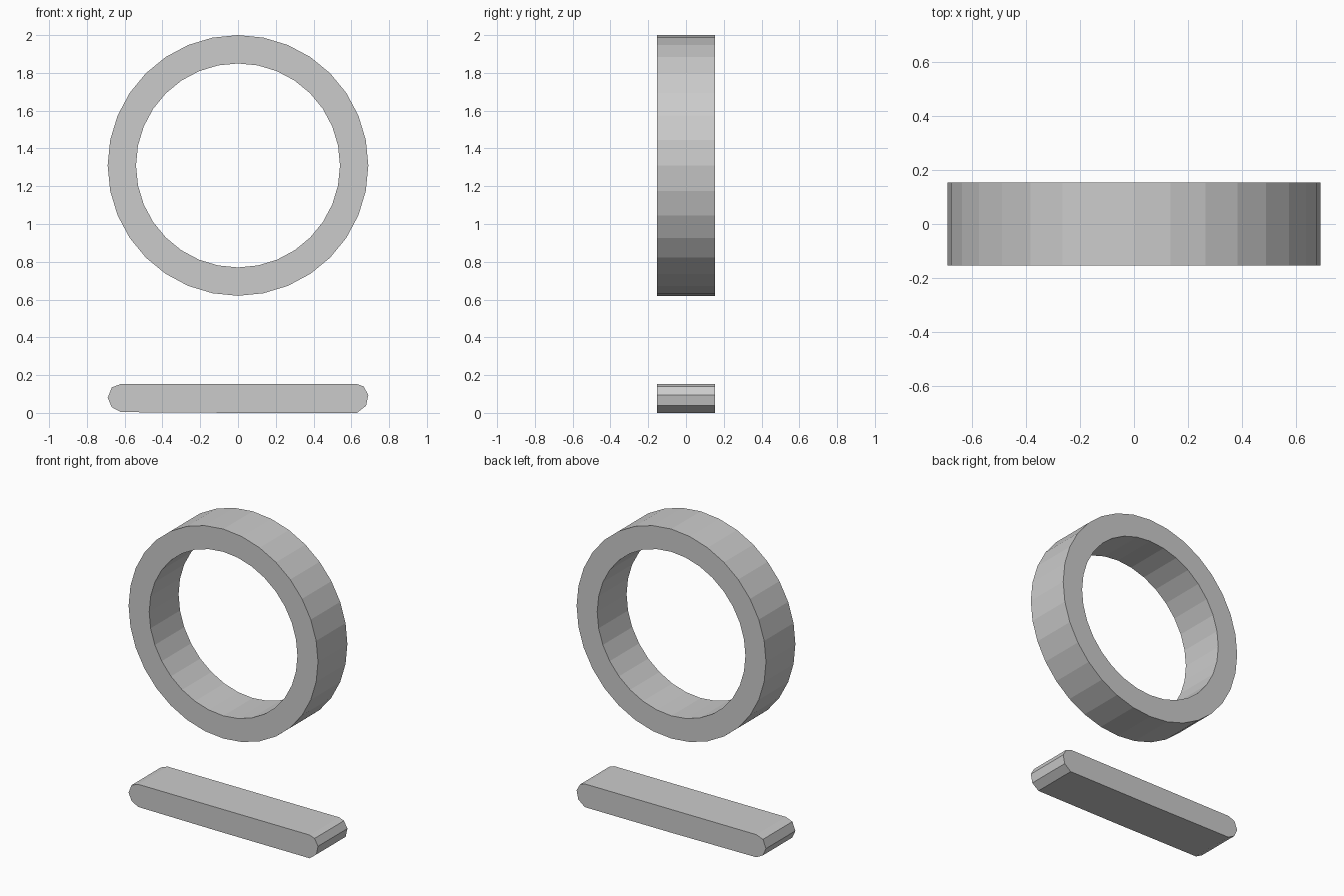
import bpy
import bmesh
from math import sin, cos, tau

HALF_DEPTH = 0.153

cube = bpy.data.objects.get("Cube")
if cube:
    bpy.data.objects.remove(cube, do_unlink=True)

grey = bpy.data.materials.new("light grey")
colour = (0.6, 0.6, 0.6, 1)
grey.diffuse_color = colour
grey.use_nodes = True
grey.node_tree.nodes["Principled BSDF"].inputs["Base Color"].default_value = colour


def add_object(name, bm):
    bmesh.ops.recalc_face_normals(bm, faces=bm.faces)
    mesh = bpy.data.meshes.new(name)
    bm.to_mesh(mesh)
    bm.free()
    mesh.materials.append(grey)
    obj = bpy.data.objects.new(name, mesh)
    bpy.context.collection.objects.link(obj)


# Upright ring: a rectangular section joined around 32 flat segments
def build_ring(name, outer, inner, centre_z, sides=32):
    bm = bmesh.new()
    section = [(outer, -HALF_DEPTH), (outer, HALF_DEPTH),
               (inner, HALF_DEPTH), (inner, -HALF_DEPTH)]
    loops = []
    for i in range(sides):
        a = tau * i / sides
        loops.append([bm.verts.new((r * cos(a), y, centre_z + r * sin(a)))
                      for r, y in section])
    for i in range(sides):
        here, after = loops[i], loops[(i + 1) % sides]
        for j in range(4):
            k = (j + 1) % 4
            bm.faces.new((here[j], here[k], after[k], after[j]))
    add_object(name, bm)


# Flat bar: a front outline with blunted ends, pushed straight back
def build_bar(name, outline):
    bm = bmesh.new()
    face = bm.faces.new([bm.verts.new((x, -HALF_DEPTH, z)) for x, z in outline])
    result = bmesh.ops.extrude_face_region(bm, geom=[face], use_keep_orig=True)
    back = [v for v in result["geom"] if isinstance(v, bmesh.types.BMVert)]
    bmesh.ops.translate(bm, verts=back, vec=(0, 2 * HALF_DEPTH, 0))
    add_object(name, bm)


build_ring("upright_ring", 0.69, 0.54, 1.31)
build_bar("base_bar", [
    (-0.62, 0.004), (0, 0), (0.63, 0), (0.678, 0.038), (0.69, 0.095),
    (0.665, 0.14), (0.63, 0.153), (-0.62, 0.153), (-0.668, 0.135),
    (-0.69, 0.08), (-0.668, 0.03)])
